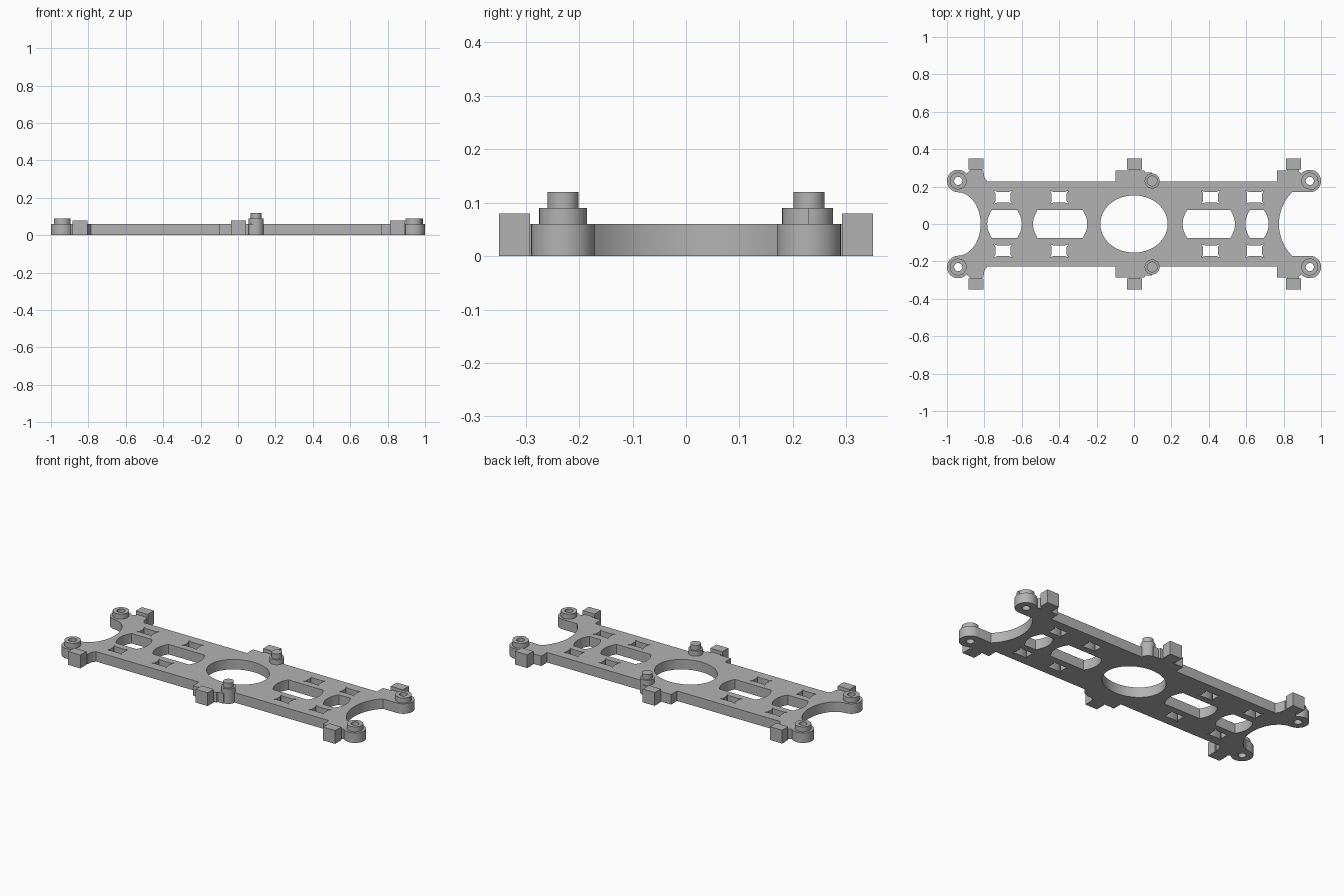
import bpy, bmesh
from math import cos, sin, pi, asin

if "Cube" in bpy.data.objects:
    bpy.data.objects.remove(bpy.data.objects["Cube"])

grey = bpy.data.materials.new("plain_grey")
grey.diffuse_color = (0.45, 0.45, 0.45, 1)
grey.use_nodes = True
grey.node_tree.nodes["Principled BSDF"].inputs["Base Color"].default_value = grey.diffuse_color


def prisms(name, items, cutter=False):
    """One object made of extruded outlines: items are (points, z0, z1)."""
    bm = bmesh.new()
    for pts, z0, z1 in items:
        face = bm.faces.new([bm.verts.new((x, y, z0)) for x, y in pts])
        ext = bmesh.ops.extrude_face_region(bm, geom=[face])["geom"]
        for v in ext:
            if isinstance(v, bmesh.types.BMVert):
                v.co.z = z1
    bmesh.ops.recalc_face_normals(bm, faces=bm.faces)
    mesh = bpy.data.meshes.new(name)
    bm.to_mesh(mesh)
    bm.free()
    mesh.materials.append(grey)
    obj = bpy.data.objects.new(name, mesh)
    bpy.context.collection.objects.link(obj)
    if cutter:
        obj.hide_render = True
        obj.hide_viewport = True
    return obj


def oval(x, y, rx, ry=None, n=32):
    ry = ry or rx
    return [(x + rx * cos(2 * pi * i / n), y + ry * sin(2 * pi * i / n)) for i in range(n)]


def box(x0, x1, y0, y1):
    return [(x0, y0), (x1, y0), (x1, y1), (x0, y1)]


def bulged_slot(x0, x1, hy=0.075, bulge=0.025, n=8):
    """Flat top and bottom, outward curved ends."""
    side = [(bulge * (1 - (2 * i / n - 1) ** 2), hy * (2 * i / n - 1)) for i in range(n + 1)]
    return ([(x1 - bulge + b, y) for b, y in side]
            + [(x0 + bulge - b, -y) for b, y in side])


def star_hole(x, y):
    """Rectangular hole with pinched sides."""
    q = [(0.04, 0.02), (0.05, 0.036), (0.03, 0.028)]
    pts = q + [(-a, b) for a, b in reversed(q)]
    pts += [(-a, -b) for a, b in q] + [(a, -b) for a, b in reversed(q)]
    return [(x + a, y + b) for a, b in pts]


def boolean(obj, other, op):
    mod = obj.modifiers.new(op.lower(), 'BOOLEAN')
    mod.object = other
    mod.operation = op
    mod.solver = 'EXACT'
    mod.use_self = True


T = 0.06                                  # plate thickness
EX, EY = 0.94, 0.23                       # ear centres
corners = [(sx * EX, sy * EY) for sx in (-1, 1) for sy in (-1, 1)]

# plate outline with side tabs, mirrored front to back
upper = [(-0.94, 0.225), (-0.90, 0.225), (-0.90, 0.262), (-0.88, 0.285), (-0.805, 0.285),
         (-0.80, 0.25), (-0.785, 0.228), (-0.1, 0.228), (-0.1, 0.285), (0.055, 0.285),
         (0.06, 0.275), (0.095, 0.275), (0.095, 0.228), (0.765, 0.228), (0.765, 0.285),
         (0.88, 0.285), (0.90, 0.262), (0.94, 0.262)]
plate = prisms("plate", [(upper + [(x, -y) for x, y in reversed(upper)], 0, T)])

# rounded corner ears
ears = prisms("ear_discs", [(oval(x, y, 0.06), 0, T) for x, y in corners], True)
boolean(plate, ears, 'UNION')

# openings: centre, slots, star holes, end bays, screw holes
cuts = [oval(0, 0, 0.18, 0.153, 64), oval(-0.945, 0, 0.125, 0.17, 64)]
cuts += [bulged_slot(*s) for s in ((-0.785, -0.6), (-0.54, -0.25), (0.26, 0.54), (0.595, 0.72))]
cuts += [star_hole(x, s * 0.143) for x in (-0.7, -0.4, 0.41, 0.645) for s in (-1, 1)]
cuts += [oval(x, y, 0.022, n=24) for x, y in corners]
a = asin(0.17 / 0.241)
bay = [(1.016 - 0.241 * cos(a * t / 12), 0.241 * sin(a * t / 12)) for t in range(-12, 13)]
cuts.append(bay + [(1.1, 0.17), (1.1, -0.17)])
openings = prisms("opening_cutters", [(c, -0.1, 0.3) for c in cuts], True)
boolean(plate, openings, 'DIFFERENCE')


# raised screw rings on the ears
def ring(x, y, z0, z1, r, n=32, turn=1.0, start=0.0, inner=0.022):
    m = n if turn == 1 else n + 1
    ang = [start + 2 * pi * turn * i / n for i in range(m)]
    bm = bmesh.new()
    rows = []
    for t in ang:
        rows.append([bm.verts.new((x + q * cos(t), y + q * sin(t), z))
                     for q, z in ((r, z0), (r, z1), (inner, z1), (inner, z0))])
    for i in range(m if turn == 1 else m - 1):
        p, q = rows[i], rows[(i + 1) % m]
        for k in range(4):
            bm.faces.new((p[k], q[k], q[(k + 1) % 4], p[(k + 1) % 4]))
    if turn != 1:
        bm.faces.new(rows[0])
        bm.faces.new(rows[-1])
    bmesh.ops.recalc_face_normals(bm, faces=bm.faces)
    mesh = bpy.data.meshes.new("screw_ring")
    bm.to_mesh(mesh)
    bm.free()
    mesh.materials.append(grey)
    bpy.context.collection.objects.link(bpy.data.objects.new("screw_ring", mesh))


for x, y in corners:
    if x > 0 and y > 0:                   # this ring has one wider quarter
        ring(x, y, T, 0.09, 0.045, turn=0.75)
        ring(x, y, T, 0.09, 0.05, n=8, turn=0.25, start=1.5 * pi)
    else:
        ring(x, y, T, 0.09, 0.045)

# stepped locating pins, and side clips on narrow necks
for s, side in ((-1, "front"), (1, "back")):
    prisms(side + "_pin_base", [(oval(0.097, s * 0.23, 0.04), 0, 0.09)])
    prisms(side + "_pin", [(oval(0.097, s * 0.23, 0.029), 0.09, 0.12)])
    for x in (-0.845, 0.003, 0.852):
        prisms(side + "_clip_neck", [(box(x - 0.03, x + 0.03, s * 0.28, s * 0.30), 0, T)])
        prisms(side + "_clip", [(box(x - 0.04, x + 0.04, s * 0.292, s * 0.35), 0, 0.08)])

# smooth round walls, crisp edges
for obj in bpy.context.scene.objects:
    if not obj.hide_render:
        bpy.ops.object.select_all(action='DESELECT')
        obj.select_set(True)
        bpy.context.view_layer.objects.active = obj
        for mod in list(obj.modifiers):
            bpy.ops.object.modifier_apply(modifier=mod.name)
        bpy.ops.object.shade_smooth_by_angle(angle=pi / 6)
